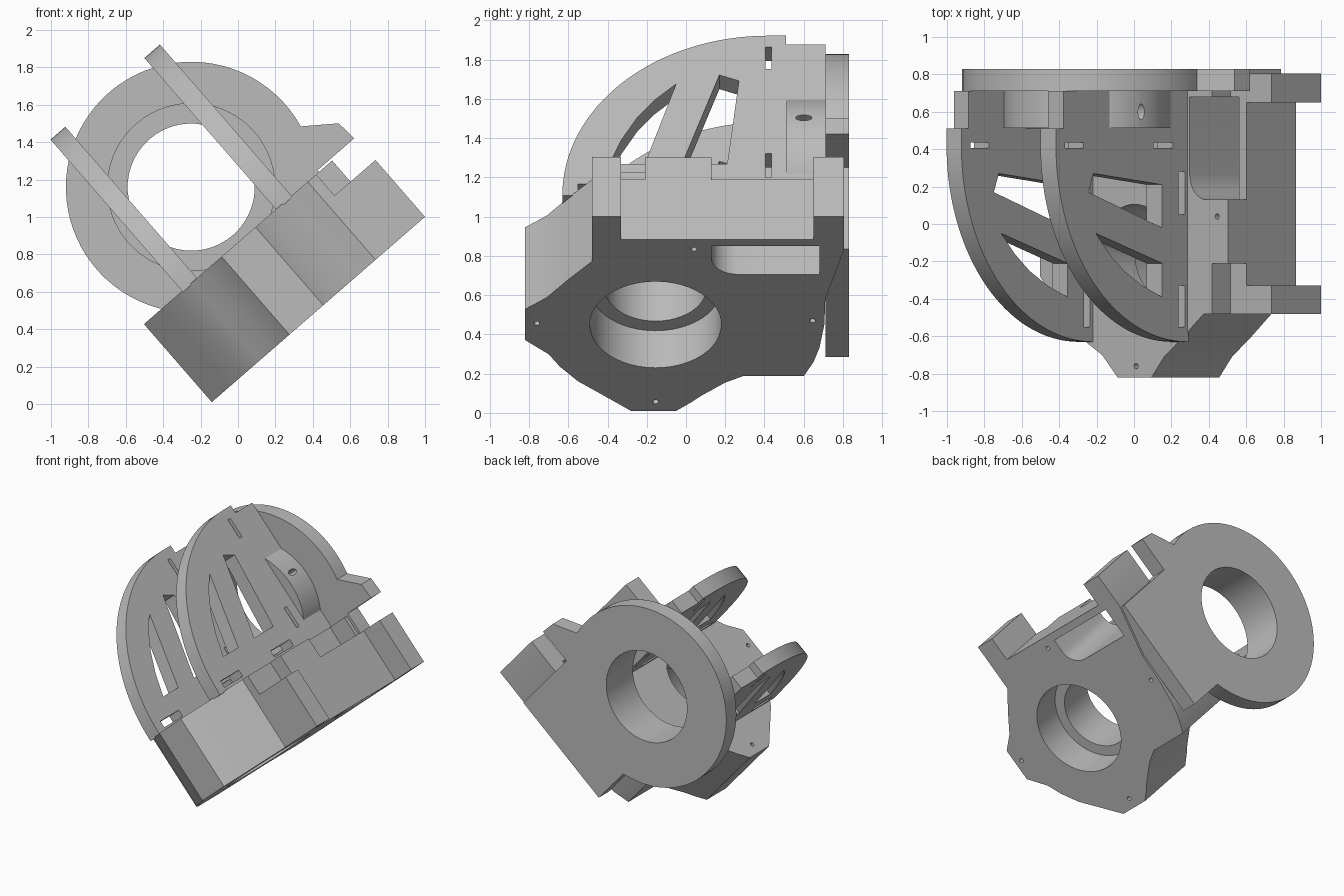
import bpy, bmesh
from math import cos, sin, radians, pi
from mathutils import Matrix

cube = bpy.data.objects.get("Cube")
if cube:
    bpy.data.objects.remove(cube)

grey = bpy.data.materials.new("light_grey")
grey.use_nodes = True
COLOUR = (0.5, 0.5, 0.5, 1)
grey.diffuse_color = COLOUR
grey.node_tree.nodes["Principled BSDF"].inputs["Base Color"].default_value = COLOUR

# The bracket is drawn square in (u, y, v) and leaned over as a whole
LEAN = Matrix.Translation((-0.14, 0, 0.01)) @ Matrix.Rotation(radians(-41), 4, 'Y')
PLACE = {
    'v': lambda a, b, h: (a, b, h),
    'y': lambda a, b, h: (a, h, b),
    'u': lambda a, b, h: (h, a, b),
}


def prism(name, pts, axis, lo, hi):
    """Extrude a flat outline along one local axis."""
    bm = bmesh.new()
    put = PLACE[axis]
    face = bm.faces.new([bm.verts.new(put(a, b, lo)) for a, b in pts])
    new = bmesh.ops.extrude_face_region(bm, geom=[face])["geom"]
    top = [g for g in new if isinstance(g, bmesh.types.BMVert)]
    bmesh.ops.translate(bm, verts=top, vec=put(0, 0, hi - lo))
    bmesh.ops.recalc_face_normals(bm, faces=bm.faces)
    mesh = bpy.data.meshes.new(name)
    bm.to_mesh(mesh)
    bm.free()
    mesh.materials.append(grey)
    ob = bpy.data.objects.new(name, mesh)
    bpy.context.collection.objects.link(ob)
    ob.matrix_world = LEAN
    return ob


def arc(ca, cb, ra, rb, start, end, n):
    return [(ca + ra * cos(t), cb + rb * sin(t))
            for t in (radians(start + (end - start) * i / n) for i in range(n + 1))]


def circle(ca, cb, ra, rb=None, n=48):
    return arc(ca, cb, ra, rb or ra, 0, 360, n)[:-1]


def rect(a0, a1, b0, b1):
    return [(a0, b0), (a1, b0), (a1, b1), (a0, b1)]


def cut(ob, pts, axis, lo, hi):
    """Remove an extruded outline from a part."""
    tool = prism("cutter", pts, axis, lo, hi)
    tool.hide_render = True
    mod = ob.modifiers.new("cut", 'BOOLEAN')
    mod.operation, mod.solver, mod.object = 'DIFFERENCE', 'EXACT', tool
    bpy.context.view_layer.objects.active = ob
    bpy.ops.object.modifier_apply(modifier=mod.name)
    bpy.data.objects.remove(tool)


def finish(ob):
    bpy.ops.object.select_all(action='DESELECT')
    ob.select_set(True)
    bpy.context.view_layer.objects.active = ob
    bpy.ops.object.shade_smooth_by_angle(angle=radians(25))


# Base plate with rounded lobes and two feet
outline = [(0, -.28), (0, -.05), (.07, .03), (.12, .08), (.22, .2), (.27, .29),
           (.27, .6), (.38, .65), (.49, .68), (.67, .705), (.87, .71),
           (1.25, .805), (1.51, .805), (1.51, .65), (1.333, .65),
           (1.333, -.33), (1.51, -.33), (1.51, -.48), (1.16, -.48),
           (1.02, -.6), (.88, -.71), (.79, -.82), (.55, -.82),
           (.44, -.70), (.34, -.64), (.23, -.55), (.12, -.42)]
base = prism("base_plate", outline, 'v', 0, .553)
for y0, y1 in ((-1, -.21), (.13, 1)):
    cut(base, rect(1.22, 1.6, y0, y1), 'v', .403, .7)
cut(base, circle(.67, -.155, .335), 'v', -.1, .25)
cut(base, circle(.67, -.155, .26), 'v', .2, .7)
slot = [(1.28, .13), (1.28, .68), (1.06, .68)] + arc(1.18, .27, .12, .14, 180, 270, 8)
cut(base, slot, 'v', -.1, .7)
for u, y in ((.68, -.76), (.07, -.155), (.70, .645), (1.255, .04)):
    cut(base, circle(u, y, .015, n=12), 'v', -.1, .7)
finish(base)

# Bearing ring centre
CU, CV = .671, .94

# Upright curved arms with windows
profile = [(.71, .545), (.71, 1.565), (.51, 1.565), (.51, 1.625)]
profile += arc(.42, .55, 1.05, 1.075, 90, 180, 32) + [(-.63, .545)]
tall_window = [(.17, 1.36), (.27, 1.32), (.21, .76), (-.02, .76)]
curved_window = [(-.05, 1.30), (-.21, .76), (-.39, .76), (-.33, .92),
                 (-.25, 1.07), (-.16, 1.19)]
small_slots = [rect(.405, .435, 1.4, 1.55), rect(.405, .435, .67, .83),
               rect(.05, .28, .575, .625), rect(-.55, -.33, .575, .625)]
set_hole = circle(.6, 1.01, .042, .022, 16)

for name, u0, u1 in (("right_arm", .27, .375), ("left_arm", .935, 1.045)):
    arm = prism(name, profile, 'u', u0, u1)
    for window in [tall_window, curved_window] + small_slots:
        cut(arm, window, 'u', u0 - .1, u1 + .1)
    cut(arm, circle(CU, CV, .34), 'y', .51, .9)
    if name == "left_arm":
        cut(arm, set_hole, 'u', .85, 1.3)
    finish(arm)

# Collar between the arms
collar = prism("bearing_collar", circle(CU, CV, .45, n=64), 'y', .512, .715)
cut(collar, circle(CU, CV, .34), 'y', .4, .9)
cut(collar, set_hole, 'u', .85, 1.3)
finish(collar)

# Round back flange with side tab and straight foot
flange_outline = arc(CU, CV, .67, .67, -12, 246, 56)
flange_outline += [(.4, .015), (1.24, .015), (1.24, .565), (1.5, .565), (1.49, .68)]
flange = prism("back_flange", flange_outline, 'y', .71, .83)
cut(flange, circle(CU, CV, .34), 'y', .6, .95)
finish(flange)
